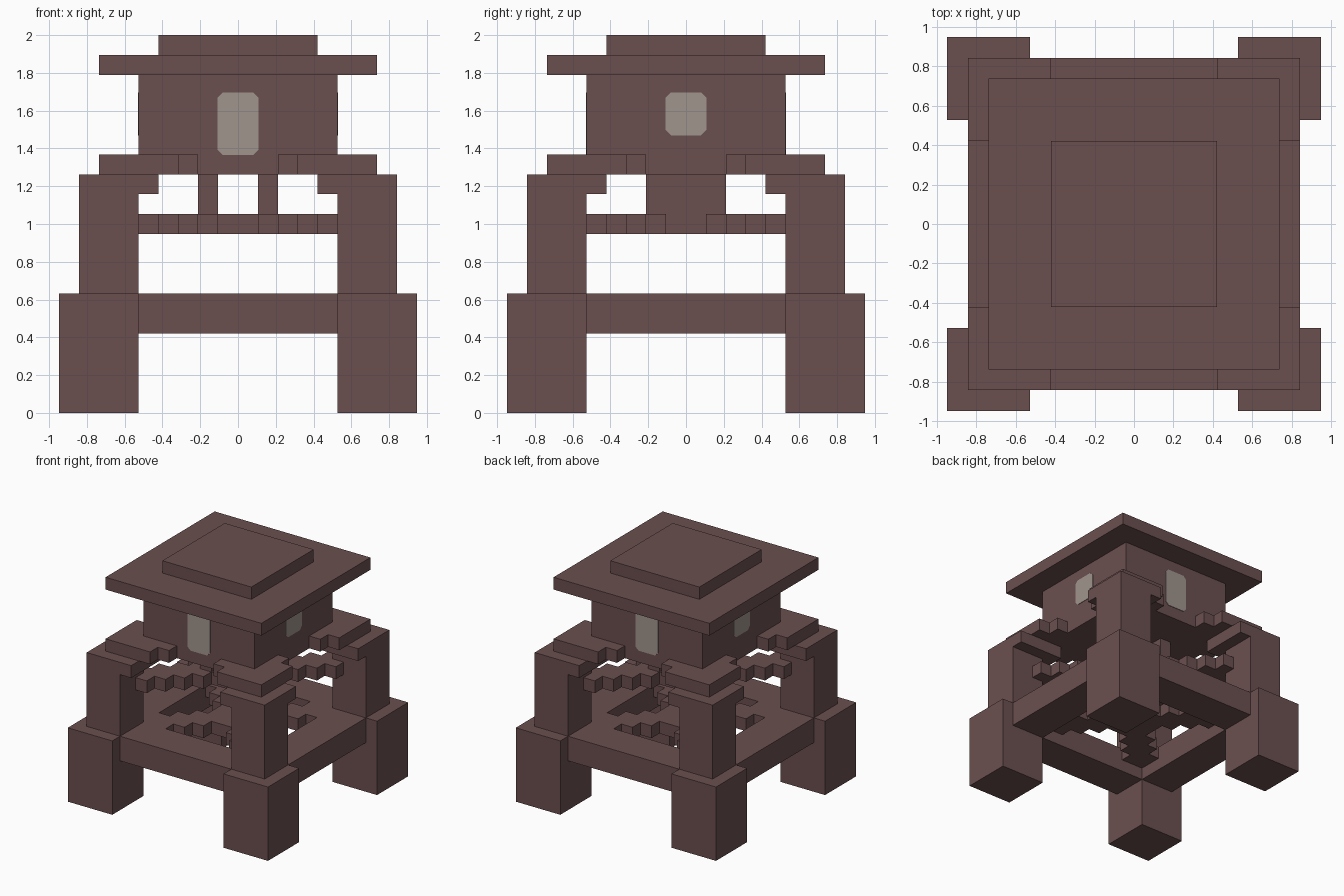
import bpy, bmesh

U = 2 / 19  # grid unit

if "Cube" in bpy.data.objects:
    bpy.data.objects.remove(bpy.data.objects["Cube"])


def material(name, rgb):
    m = bpy.data.materials.new(name)
    m.use_nodes = True
    m.diffuse_color = (*rgb, 1)
    bsdf = m.node_tree.nodes["Principled BSDF"]
    bsdf.inputs["Base Color"].default_value = (*rgb, 1)
    bsdf.inputs["Roughness"].default_value = 0.9
    return m


BROWN = material("dark_brown_stone", (0.147, 0.078, 0.078))
PALE = material("pale_grey_window", (0.352, 0.301, 0.270))


def turn(p, k):
    """Rotate a 2D point by k quarter turns."""
    x, y = p
    for _ in range(k):
        x, y = -y, x
    return x, y


def prism(name, outline, z0, z1, mat=BROWN):
    """Extrude a flat outline (grid units) from z0 up to z1."""
    bm = bmesh.new()
    face = bm.faces.new([bm.verts.new((x * U, y * U, z0 * U)) for x, y in outline])
    top = bmesh.ops.extrude_face_region(bm, geom=[face])["geom"]
    verts = [v for v in top if isinstance(v, bmesh.types.BMVert)]
    bmesh.ops.translate(bm, verts=verts, vec=(0, 0, (z1 - z0) * U))
    bmesh.ops.recalc_face_normals(bm, faces=bm.faces)
    mesh = bpy.data.meshes.new(name)
    bm.to_mesh(mesh)
    bm.free()
    mesh.materials.append(mat)
    obj = bpy.data.objects.new(name, mesh)
    bpy.context.collection.objects.link(obj)
    return obj


def rect(x0, x1, y0, y1):
    return [(x0, y0), (x1, y0), (x1, y1), (x0, y1)]


def four_sided(side):
    """Repeat one side's outline points around all four sides."""
    return [turn(p, k) for k in range(4) for p in side]


# Stepped diagonal braces: one side of the cross outline
steps = [(5, -3), (4, -3), (4, -2), (3, -2), (3, -1), (2, -1)]
side = steps + [(x, -y) for x, y in reversed(steps)]
prism("lower_cross_brace", four_sided([(5, -5)] + side), 5, 6)
ends = [(6, -5), (6, -4), (5, -4)]
upper = [(5, -5)] + ends + side + [(x, -y) for x, y in reversed(ends)]
prism("upper_cross_brace", four_sided(upper), 9, 10)

# Corner legs, beams and roof-corner slabs, repeated by quarter turns
slab = [(7, 7), (3, 7), (3, 6), (2, 6), (2, 5), (5, 5), (5, 2), (6, 2), (6, 3), (7, 3)]
corners = ["back_left", "back_right", "front_right", "front_left"]
sides = ["left", "back", "right", "front"]
for k in range(4):
    def spin(pts):
        return [turn(p, k) for p in pts]
    prism(corners[k] + "_foot", spin(rect(5, 9, 5, 9)), 0, 6)
    prism(corners[k] + "_post", spin(rect(5, 8, 5, 8)), 6, 11)
    prism(corners[k] + "_post_cap", spin(rect(4, 8, 4, 8)), 11, 12)
    prism(corners[k] + "_slab", spin(slab), 12, 13)
    prism(sides[k] + "_beam", spin(rect(5, 8, -5, 5)), 4, 6)

# Hanging walls between the upper brace and the chamber
prism("left_hanger", rect(1, 2, -2, 2), 10, 12)
prism("right_hanger", rect(-2, -1, -2, 2), 10, 12)

# Chamber and roof
prism("chamber", rect(-5, 5, -5, 5), 12, 17)
prism("roof", rect(-7, 7, -7, 7), 17, 18)
prism("roof_cap", rect(-4, 4, -4, 4), 18, 19)


# Windows: thin plates with clipped corners, taller on front and back
def window(name, k, z0, z1):
    w, c, depth = 1.02, 0.27, 0.04
    pts = [(-w + c, z0), (w - c, z0), (w, z0 + c), (w, z1 - c),
           (w - c, z1), (-w + c, z1), (-w, z1 - c), (-w, z0 + c)]
    bm = bmesh.new()
    rings = []
    for d in (5, 5 + depth):
        ring = []
        for a, z in pts:
            x, y = turn((d, a), k)
            ring.append(bm.verts.new((x * U, y * U, z * U)))
        rings.append(ring)
        bm.faces.new(ring)
    for i in range(8):
        j = (i + 1) % 8
        bm.faces.new((rings[0][i], rings[0][j], rings[1][j], rings[1][i]))
    bmesh.ops.recalc_face_normals(bm, faces=bm.faces)
    mesh = bpy.data.meshes.new(name)
    bm.to_mesh(mesh)
    bm.free()
    mesh.materials.append(PALE)
    bpy.context.collection.objects.link(bpy.data.objects.new(name, mesh))


for k in range(4):
    window(sides[k] + "_window", k, 12.96 if k % 2 else 13.96, 16.12)
